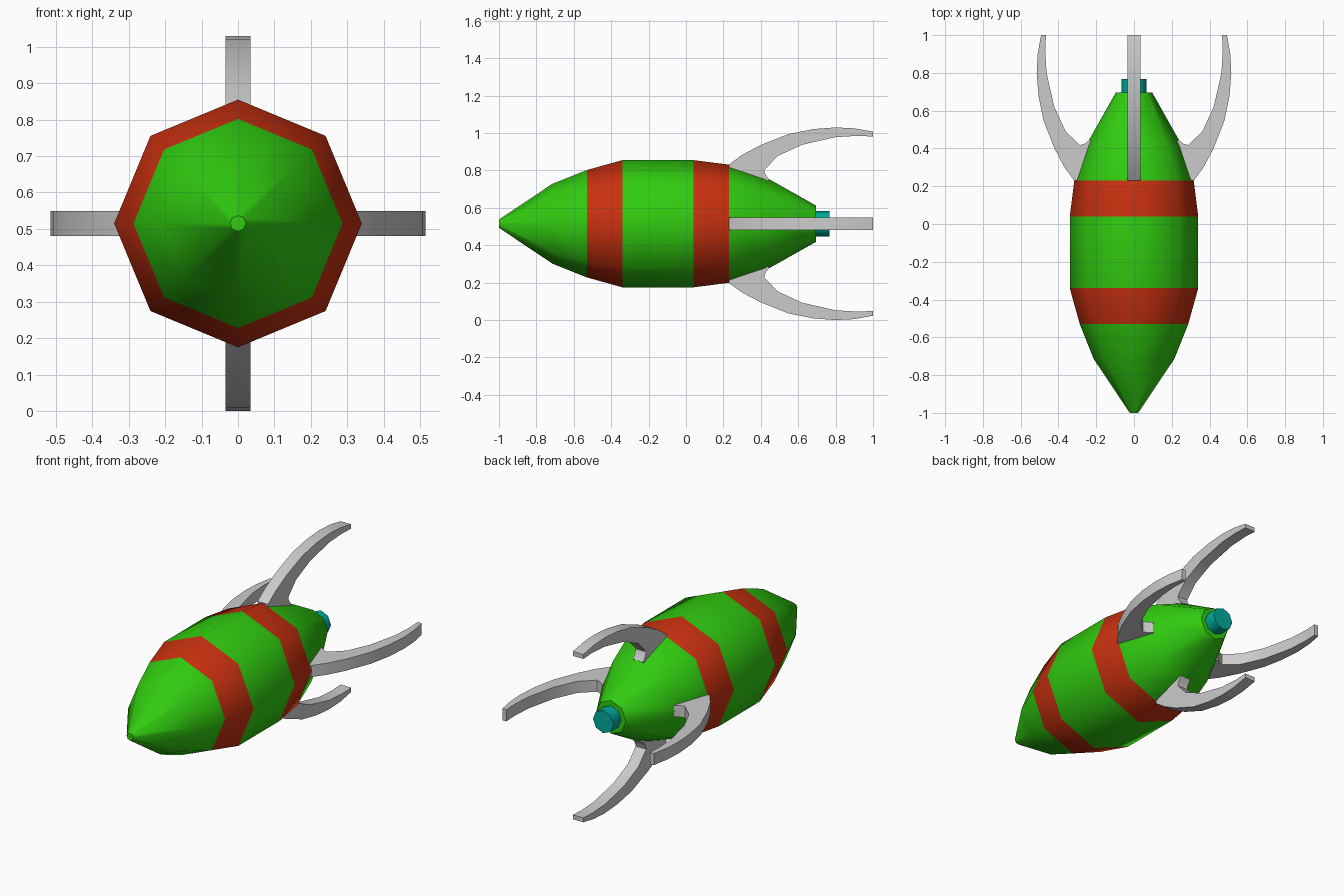
import bpy, bmesh
from math import sin, cos, pi, radians
from mathutils import Matrix

if "Cube" in bpy.data.objects:
    bpy.data.objects.remove(bpy.data.objects["Cube"])

CZ = 0.515  # height of the hull axis


def material(name, rgb):
    m = bpy.data.materials.new(name)
    m.diffuse_color = (*rgb, 1)
    m.use_nodes = True
    m.node_tree.nodes["Principled BSDF"].inputs["Base Color"].default_value = m.diffuse_color
    return m


GREEN = material("green", (0.03, 0.60, 0.005))
RED = material("red", (0.58, 0.03, 0.005))
TEAL = material("teal", (0.0, 0.40, 0.33))


def finish(bm, name, mats=(), angle=50):
    bmesh.ops.recalc_face_normals(bm, faces=bm.faces)
    mesh = bpy.data.meshes.new(name)
    bm.to_mesh(mesh)
    bm.free()
    for m in mats:
        mesh.materials.append(m)
    obj = bpy.data.objects.new(name, mesh)
    obj.location.z = CZ
    bpy.context.collection.objects.link(obj)
    bpy.ops.object.select_all(action='DESELECT')
    obj.select_set(True)
    bpy.context.view_layer.objects.active = obj
    bpy.ops.object.shade_smooth_by_angle(angle=radians(angle))
    return obj


def lathe(name, profile, mats, bands=(), sides=8):
    """Closed octagonal body around the y axis; bands use the second material."""
    bm = bmesh.new()
    rings = [[bm.verts.new((r * sin(2 * pi * i / sides), y, r * cos(2 * pi * i / sides)))
              for i in range(sides)] for y, r in profile]
    for k, (a, b) in enumerate(zip(rings, rings[1:])):
        for i in range(sides):
            j = (i + 1) % sides
            f = bm.faces.new((a[i], a[j], b[j], b[i]))
            f.material_index = 1 if k in bands else 0
    bm.faces.new(rings[0])
    bm.faces.new(rings[-1])
    return finish(bm, name, mats)


# Hull with two red bands
lathe("hull", [(-1, 0.022), (-0.715, 0.213), (-0.53, 0.287), (-0.34, 0.34),
               (0.04, 0.34), (0.23, 0.316), (0.42, 0.252), (0.695, 0.097)],
      (GREEN, RED), bands=(2, 4))

# Exhaust nozzle
lathe("nozzle", [(0.68, 0.067), (0.767, 0.067)], (TEAL,))

# Four curved fins: outline in (y, radius), extruded across the width
OUTLINE = [(0.23, 0.28), (0.23, 0.317), (0.30, 0.368), (0.40, 0.421), (0.55, 0.48),
           (0.68, 0.506), (0.80, 0.515), (0.90, 0.510), (1.0, 0.492), (1.0, 0.466),
           (0.92, 0.470), (0.80, 0.463), (0.62, 0.422), (0.49, 0.362),
           (0.418, 0.286), (0.425, 0.262), (0.445, 0.235), (0.42, 0.21)]
W = 0.034
for n, name in enumerate(("top_fin", "right_fin", "bottom_fin", "left_fin")):
    bm = bmesh.new()
    face = bm.faces.new([bm.verts.new((-W, y, r)) for y, r in OUTLINE])
    ext = bmesh.ops.extrude_face_region(bm, geom=[face], use_keep_orig=True)
    bmesh.ops.translate(bm, vec=(2 * W, 0, 0),
                        verts=[v for v in ext["geom"] if isinstance(v, bmesh.types.BMVert)])
    bm.transform(Matrix.Rotation(n * pi / 2, 4, 'Y'))
    finish(bm, name, angle=40)
